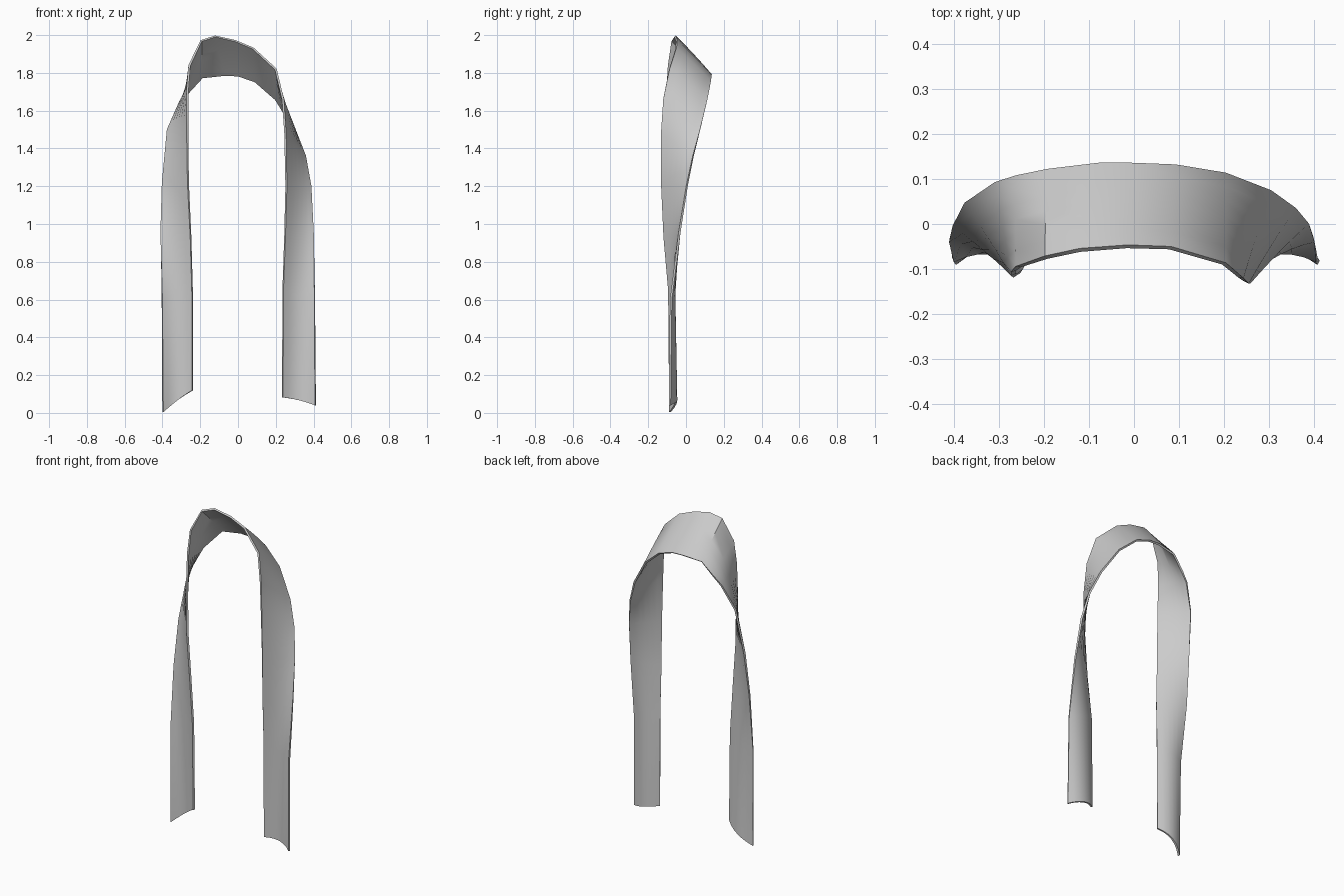
import bpy, bmesh
from mathutils import Vector

# Ribbon stations, left hem -> neck -> right hem: outer edge xyz, inner edge xyz
ROWS = [
    (-.398, -.086, .004, -.24, -.085, .12),
    (-.402, -.08, .60, -.242, -.09, .65),
    (-.41, -.035, .95, -.25, -.105, .93),
    (-.40, .0, 1.22, -.264, -.115, 1.22),
    (-.372, .05, 1.50, -.268, -.113, 1.52),
    (-.305, .093, 1.65, -.268, -.105, 1.70),
    (-.26, .106, 1.70, -.257, -.095, 1.84),
    (-.19, .119, 1.775, -.195, -.074, 1.97),
    (-.07, .133, 1.788, -.12, -.058, 1.994),
    (.0, .132, 1.785, -.015, -.05, 1.97),
    (.09, .129, 1.755, .08, -.053, 1.93),
    (.20, .112, 1.66, .20, -.088, 1.82),
    (.30, .075, 1.50, .238, -.12, 1.66),
    (.355, .038, 1.36, .25, -.13, 1.48),
    (.385, .005, 1.20, .255, -.128, 1.20),
    (.40, -.035, .95, .248, -.115, .93),
    (.406, -.08, .60, .238, -.09, .65),
    (.41, -.086, .04, .236, -.085, .082),
]
COLS = 6


def ribbon_point(row, t):
    outer, inner = Vector(row[:3]), Vector(row[3:])
    p = outer.lerp(inner, t)
    # gentle bow across the cloth, stronger towards the hems
    low = max(0, min(1, (1.2 - p.z) / .9))
    arch = 4 * t * (1 - t)
    p.y += arch * (.004 + .03 * low)
    if p.z < .3:
        p.z += arch * .006
    return p


# Draped scarf: one continuous strip round the neck
bm = bmesh.new()
grid = [[bm.verts.new(ribbon_point(r, j / COLS)) for j in range(COLS + 1)] for r in ROWS]
for a, b in zip(grid, grid[1:]):
    for j in range(COLS):
        bm.faces.new((a[j], a[j + 1], b[j + 1], b[j]))
bmesh.ops.recalc_face_normals(bm, faces=bm.faces)
mesh = bpy.data.meshes.new("scarf")
bm.to_mesh(mesh)
bm.free()
scarf = bpy.data.objects.new("scarf", mesh)
bpy.context.collection.objects.link(scarf)

# Cloth thickness
solid = scarf.modifiers.new("thickness", 'SOLIDIFY')
solid.thickness = .011
solid.offset = 0

bpy.context.view_layer.objects.active = scarf
scarf.select_set(True)
bpy.ops.object.modifier_apply(modifier=solid.name)
bpy.ops.object.shade_smooth_by_angle(angle=.7)
